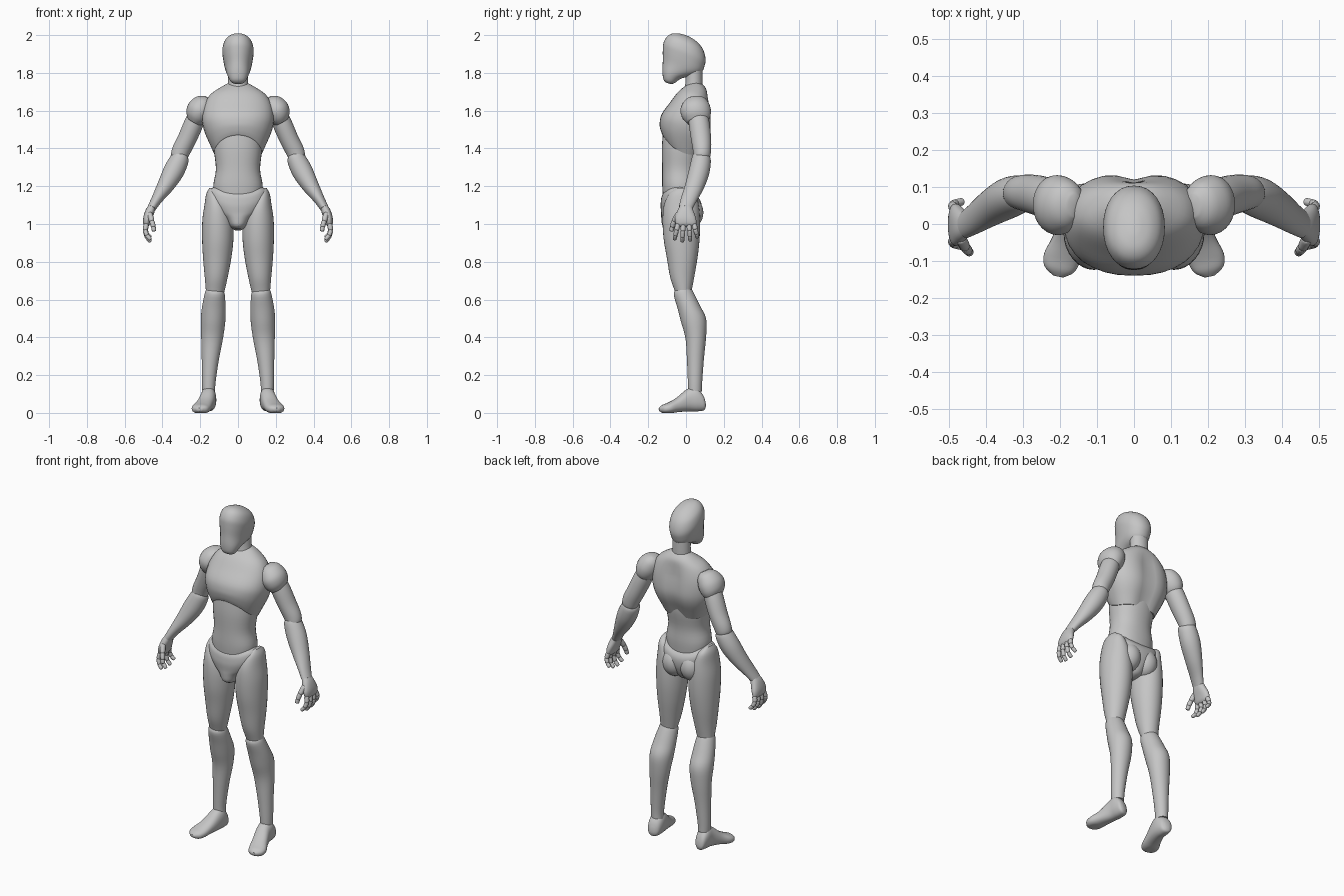
import bpy, bmesh, math
from mathutils import Vector, Matrix

cube = bpy.data.objects.get("Cube")
if cube:
    bpy.data.objects.remove(cube, do_unlink=True)

grey = bpy.data.materials.new("matte grey")
grey.use_nodes = True
colour = (.56, .56, .56, 1)
grey.diffuse_color = colour
grey.node_tree.nodes["Principled BSDF"].inputs["Base Color"].default_value = colour

SIDES, STEPS = 32, 4
UP, BACK = Vector((0, 0, 1)), Vector((0, 1, 0))


def smooth_rings(rings):
    """Catmull-Rom interpolation through (x, y, z, radius a, radius b) rings."""
    rows = [Vector(r) for r in rings]
    rows = [rows[0]] + rows + [rows[-1]]
    out = []
    for a, b, c, d in zip(rows, rows[1:], rows[2:], rows[3:]):
        for i in range(STEPS):
            t = i / STEPS
            out.append(.5 * (2 * b + (c - a) * t + (2 * a - 5 * b + 4 * c - d) * t * t
                             + (3 * b - a - 3 * c + d) * t ** 3))
    return out + [rows[-1]]


def loft(bm, rings, side=BACK, power=2.0, warp=None, sides=SIDES):
    """Skin superellipse rings set square to the line from first to last ring."""
    axis = (Vector(rings[-1][:3]) - Vector(rings[0][:3])).normalized()
    v = (side - axis * side.dot(axis)).normalized()
    u = v.cross(axis)
    curve = lambda n: math.copysign(abs(n) ** (2 / power), n)
    place = lambda p: bm.verts.new(warp(p) if warp else p)
    loops = []
    for r in smooth_rings(rings):
        centre = Vector(r[:3])
        angles = [math.tau * i / sides for i in range(sides)]
        loops.append([place(centre + u * r[3] * curve(math.cos(t)) + v * r[4] * curve(math.sin(t)))
                      for t in angles])
    for low, high in zip(loops, loops[1:]):
        for i in range(sides):
            j = (i + 1) % sides
            bm.faces.new((low[i], low[j], high[j], high[i]))
    for loop, end in ((loops[0], rings[0]), (loops[-1], rings[-1])):
        tip = place(Vector(end[:3]))
        for i in range(sides):
            bm.faces.new((loop[i], loop[(i + 1) % sides], tip))


def ellipsoid(bm, centre, radii):
    matrix = Matrix.Translation(centre) @ Matrix.Diagonal((*radii, 1))
    bmesh.ops.create_uvsphere(bm, u_segments=SIDES, v_segments=SIDES // 2, radius=1, matrix=matrix)


def finish(name, bm, mirror=False):
    bmesh.ops.recalc_face_normals(bm, faces=bm.faces)
    mesh = bpy.data.meshes.new(name)
    bm.to_mesh(mesh)
    bm.free()
    mesh.materials.append(grey)
    obj = bpy.data.objects.new(name, mesh)
    bpy.context.collection.objects.link(obj)
    if mirror:
        obj.modifiers.new("Mirror", 'MIRROR').use_mirror_merge = False
    bpy.ops.object.select_all(action='DESELECT')
    obj.select_set(True)
    bpy.context.view_layer.objects.active = obj
    bpy.ops.object.shade_smooth_by_angle(angle=math.radians(50))


def part(name, rings, mirror=False, **options):
    bm = bmesh.new()
    loft(bm, rings, **options)
    finish(name, bm, mirror)


def centred(rows):
    """Rows of (z, y, half width, half depth) on the middle line."""
    return [(0, y, z, a, b) for z, y, a, b in rows]


def clamp(n):
    return max(0, min(1, n))


def chest_warp(p):
    # Arched rib line in front, spine groove behind
    middle = clamp(1 - (p.x / .15) ** 2)
    low = clamp((1.54 - p.z) / .16)
    if p.y > 0:
        p.y -= .02 * math.exp(-(p.x / .045) ** 2) * clamp((1.72 - p.z) / .1)
    p.z += low * middle * (.085 * clamp(-p.y / .1) + .02 * clamp(p.y / .1))
    return p


def pelvis_warp(p):
    # Waistband dips at the middle
    p.z -= .045 * clamp((p.z - 1.04) / .12) * clamp(1 - (p.x / .15) ** 2) * clamp(abs(p.y + .03) / .08)
    return p


def foot_warp(p):
    p.z = max(p.z, 0)
    return p


# Head and neck
part("head", centred([
    (1.745, -.095, .02, .014), (1.757, -.09, .04, .032), (1.79, -.073, .056, .055),
    (1.83, -.025, .07, .104), (1.88, -.012, .08, .118), (1.92, -.008, .083, .118),
    (1.96, -.005, .073, .1), (1.985, -.004, .05, .07), (1.997, -.003, .022, .033),
    (2, -.003, .005, .006)]), power=2.15)
part("neck", centred([
    (1.67, .03, .06, .055), (1.74, .042, .053, .046), (1.85, .04, .052, .046)]))

# Torso
part("chest", centred([
    (1.745, .06, .05, .03), (1.72, .055, .095, .058), (1.68, .04, .15, .085),
    (1.62, .025, .182, .112), (1.55, .005, .19, .138), (1.49, -.005, .178, .138),
    (1.42, -.015, .148, .122), (1.375, -.02, .128, .108)]), power=2.3, warp=chest_warp)
part("abdomen", centred([
    (1.5, -.02, .125, .1), (1.4, -.022, .128, .106), (1.29, -.03, .117, .096),
    (1.2, -.03, .131, .096), (1.12, -.03, .12, .09)]), power=2.2)

# Pelvis with two rounded buttocks
bm = bmesh.new()
loft(bm, centred([
    (1.195, -.03, .132, .094), (1.17, -.026, .154, .106), (1.12, -.026, .153, .109),
    (1.06, -.028, .115, .104), (1.02, -.035, .07, .096), (.985, -.045, .044, .08),
    (.97, -.05, .02, .05)]), power=2.2, warp=pelvis_warp)
for x in (-.058, .058):
    ellipsoid(bm, (x, .018, 1.06), (.068, .074, .085))
finish("pelvis", bm)

# Legs
part("thighs", [
    (.125, -.01, .6, .04, .035), (.12, -.015, .65, .05, .046), (.115, -.02, .72, .061, .064),
    (.11, -.02, .82, .075, .081), (.107, -.023, .92, .083, .095), (.108, -.025, 1.02, .081, .099),
    (.115, -.025, 1.1, .063, .092), (.13, -.02, 1.16, .038, .07), (.14, -.02, 1.19, .012, .03)],
    mirror=True, side=BACK)
part("calves", [
    (.123, -.015, .655, .044, .042), (.123, -.012, .63, .053, .053), (.128, .015, .56, .062, .06),
    (.132, .04, .49, .065, .067), (.137, .052, .4, .058, .055), (.147, .05, .28, .045, .045),
    (.155, .048, .16, .036, .038), (.155, .048, .11, .034, .036)], mirror=True)
part("feet", [
    (.152, .102, .05, .012, .015), (.153, .09, .058, .032, .044), (.155, .055, .073, .041, .065),
    (.16, .01, .066, .042, .058), (.177, -.045, .042, .045, .038), (.194, -.09, .026, .05, .029),
    (.202, -.122, .02, .041, .022), (.205, -.141, .018, .015, .009)],
    mirror=True, side=UP, power=2.3, warp=foot_warp)

# Arms
part("shoulders", [
    (.16, .05, 1.668, .02, .03), (.175, .05, 1.65, .05, .06), (.2, .05, 1.61, .067, .08),
    (.22, .055, 1.57, .061, .075), (.232, .06, 1.54, .04, .055)], mirror=True)
part("upper_arms", [
    (.205, .06, 1.6, .045, .05), (.235, .07, 1.53, .051, .055), (.27, .08, 1.45, .05, .053),
    (.3, .085, 1.39, .049, .048), (.315, .085, 1.35, .043, .042), (.321, .085, 1.335, .025, .025)],
    mirror=True)
part("forearms", [
    (.295, .085, 1.37, .03, .035), (.305, .083, 1.35, .048, .05), (.34, .07, 1.28, .055, .055),
    (.385, .045, 1.2, .044, .05), (.43, .015, 1.13, .029, .042), (.457, -.003, 1.085, .023, .036)],
    mirror=True)

# Hands with jointed fingers and thumb
bm = bmesh.new()
loft(bm, [
    (.452, 0, 1.1, .018, .03), (.465, -.003, 1.07, .024, .042), (.479, -.003, 1.03, .023, .056),
    (.485, 0, 1, .018, .054), (.486, 0, .987, .009, .045)], power=2.3)


def digit(joints, radius):
    for n, (a, b) in enumerate(zip(joints, joints[1:])):
        r = radius * (1 - .1 * n)
        shape = ((-.1, .5), (.05, .95), (.5, 1), (.95, .9), (1.1, .45))
        loft(bm, [(*a.lerp(b, t), r * s, r * s) for t, s in shape], sides=12)


for y, length in ((-.043, .92), (-.014, 1.05), (.016, 1), (.043, .8)):
    path = ((.485, 1, 0), (.491, 1.15, -.035), (.483, 1.3, -.066), (.464, 1.4, -.088))
    digit([Vector((x, y * spread, 1 + drop * length)) for x, spread, drop in path], .0135)
digit([Vector(p) for p in ((.468, -.04, 1.055), (.456, -.063, 1.015), (.448, -.073, .985),
                           (.444, -.077, .963))], .015)
finish("hands", bm, mirror=True)
